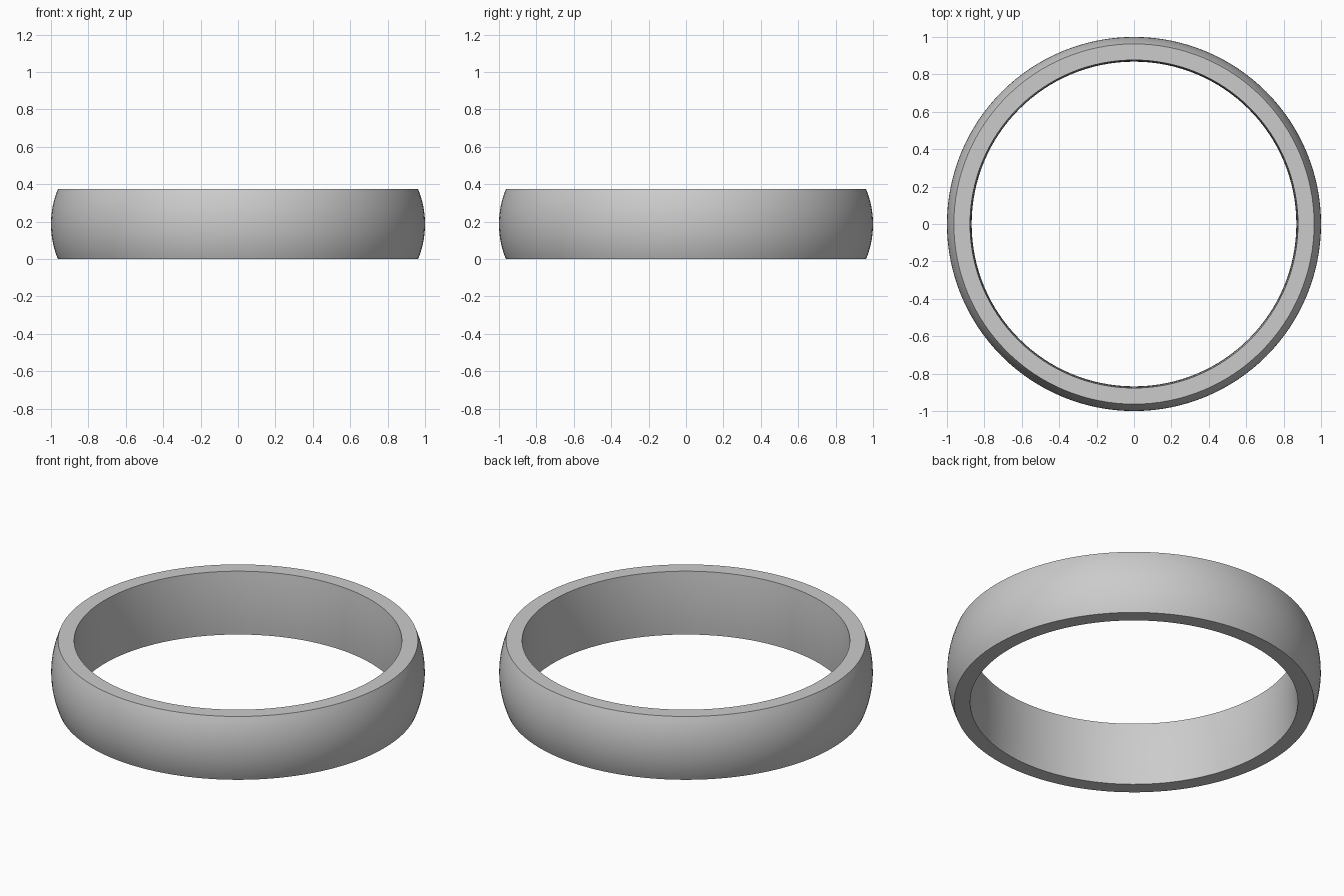
import bpy, bmesh, math

if "Cube" in bpy.data.objects:
    bpy.data.objects.remove(bpy.data.objects["Cube"])

HEIGHT, SEGMENTS = 0.374, 128


def arc(edge_r, mid_r, steps):
    """Circular arc through (edge_r, 0), (mid_r, HEIGHT/2), (edge_r, HEIGHT)."""
    half, sag = HEIGHT / 2, mid_r - edge_r
    radius = (half ** 2 + sag ** 2) / (2 * abs(sag))
    sign = 1 if sag > 0 else -1
    span = math.asin(half / radius)
    points = []
    for i in range(steps + 1):
        a = -span + 2 * span * i / steps
        points.append((mid_r - sign * radius * (1 - math.cos(a)), half + radius * math.sin(a)))
    return points


# Cross-section: domed outside, flat rims, gently bulging inside
profile = arc(0.963, 1.0, 16) + arc(0.877, 0.868, 8)[::-1]

# Revolve the section into a closed band
bm = bmesh.new()
rings = []
for s in range(SEGMENTS):
    t = 2 * math.pi * s / SEGMENTS
    rings.append([bm.verts.new((r * math.cos(t), r * math.sin(t), z)) for r, z in profile])
n = len(profile)
for s in range(SEGMENTS):
    a, b = rings[s], rings[(s + 1) % SEGMENTS]
    for i in range(n):
        j = (i + 1) % n
        bm.faces.new((a[i], b[i], b[j], a[j]))
bmesh.ops.recalc_face_normals(bm, faces=bm.faces)
mesh = bpy.data.meshes.new("ring_band")
bm.to_mesh(mesh)
bm.free()

band = bpy.data.objects.new("ring_band", mesh)
bpy.context.collection.objects.link(band)

# Plain grey metal colour
grey = bpy.data.materials.new("light_grey")
grey.diffuse_color = (0.6, 0.6, 0.6, 1)
grey.use_nodes = True
grey.node_tree.nodes["Principled BSDF"].inputs["Base Color"].default_value = grey.diffuse_color
mesh.materials.append(grey)

# Smooth curves, crisp rim edges
bpy.context.view_layer.objects.active = band
band.select_set(True)
bpy.ops.object.shade_smooth_by_angle(angle=math.radians(30))
